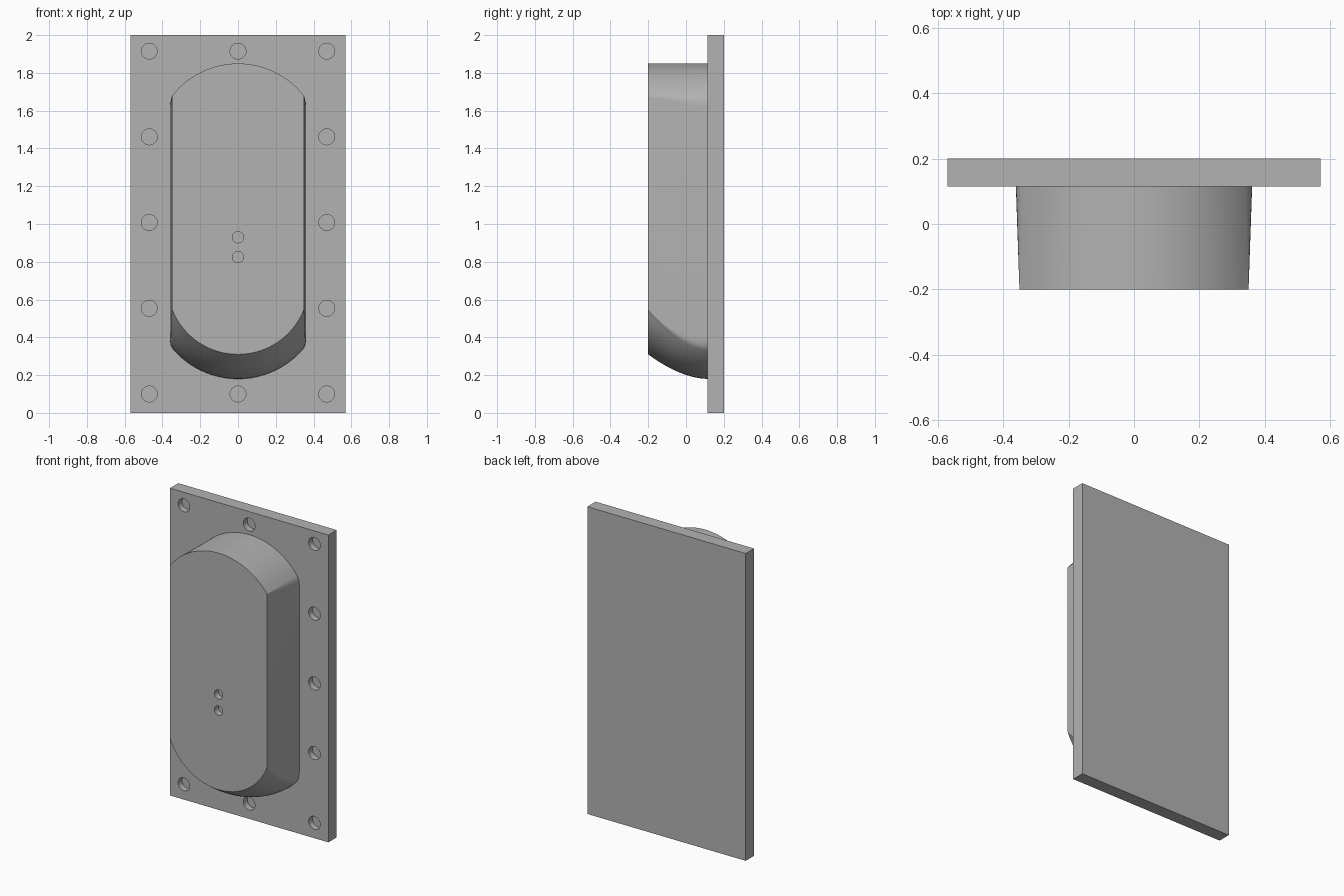
import bpy, bmesh, math
from mathutils import Matrix, Vector

cube = bpy.data.objects.get("Cube")
if cube:
    bpy.data.objects.remove(cube, do_unlink=True)

grey = bpy.data.materials.new("plain grey")
grey.use_nodes = True
grey.diffuse_color = (0.45, 0.45, 0.45, 1)
grey.node_tree.nodes["Principled BSDF"].inputs["Base Color"].default_value = (0.45, 0.45, 0.45, 1)

PLATE_FRONT, PLATE_BACK, HOUSING_FRONT = 0.115, 0.2, -0.2


def finish(bm, name):
    bmesh.ops.recalc_face_normals(bm, faces=bm.faces)
    mesh = bpy.data.meshes.new(name)
    bm.to_mesh(mesh)
    bm.free()
    mesh.materials.append(grey)
    obj = bpy.data.objects.new(name, mesh)
    bpy.context.collection.objects.link(obj)
    return obj


def drill(obj, spots, radius, face_y, depth):
    """Cut blind round holes into the front face at y = face_y."""
    bm = bmesh.new()
    for x, z in spots:
        bmesh.ops.create_cone(bm, cap_ends=True, segments=32, radius1=radius, radius2=radius,
                              depth=2 * depth,
                              matrix=Matrix.Translation((x, face_y, z)) @ Matrix.Rotation(math.pi / 2, 4, "X"))
    cutter = finish(bm, obj.name + "_cutter")
    cutter.hide_render = True
    mod = obj.modifiers.new("holes", "BOOLEAN")
    mod.operation, mod.solver, mod.object = "DIFFERENCE", "EXACT", cutter
    activate(obj)
    bpy.ops.object.modifier_apply(modifier=mod.name)
    bpy.data.objects.remove(cutter, do_unlink=True)


def activate(obj):
    bpy.ops.object.select_all(action="DESELECT")
    obj.select_set(True)
    bpy.context.view_layer.objects.active = obj


def lerp(a, b, t):
    return a + (b - a) * t


def arc(x_end, z_end, z_mid, steps=32):
    """Circular arc from +x_end to -x_end passing through (0, z_mid)."""
    sag = z_mid - z_end
    radius = (x_end ** 2 + sag ** 2) / (2 * sag)
    half = math.asin(x_end / abs(radius))
    angles = [lerp(half, -half, i / steps) for i in range(steps + 1)]
    return [(abs(radius) * math.sin(a), z_mid - radius * (1 - math.cos(a))) for a in angles]


def corner(start, control, end, steps=5):
    """Inner points of a soft corner."""
    s, c, e = Vector(start), Vector(control), Vector(end)
    ts = [i / steps for i in range(steps)]
    return [tuple(s * (1 - t) ** 2 + c * 2 * t * (1 - t) + e * t * t) for t in ts]


def housing_outline(t):
    """Closed outline at depth t: 0 at the front face, 1 at the plate."""
    w, xa = lerp(0.35, 0.361, t), lerp(0.348, 0.342, t)
    fall = 1 - (1 - t) ** 1.8
    low_mid, low_end = lerp(0.31, 0.18, fall), lerp(0.545, 0.335, fall)
    top = arc(xa, 1.68, 1.85)
    low = arc(xa, low_end, low_mid)[::-1]
    soft = lerp(0.004, 0.07, t)
    # right half corners, then mirrored onto the other side
    upper = corner((w, 1.68 - soft), (w, 1.68 - soft * 0.3), (xa, 1.68))
    lower = corner((w, low_end + soft), (w, low_end + soft * 0.3), (xa, low_end))
    mirror = lambda pts: [(-x, z) for x, z in pts]
    return upper + top + mirror(upper)[::-1] + mirror(lower) + low + lower[::-1]


# Mounting plate with bolt holes round its edge
bm = bmesh.new()
bmesh.ops.create_cube(bm, size=1, matrix=Matrix.Translation((0, (PLATE_FRONT + PLATE_BACK) / 2, 1))
                      @ Matrix.Diagonal((1.14, PLATE_BACK - PLATE_FRONT, 2, 1)))
plate = finish(bm, "mounting_plate")
rows = [lerp(0.1, 1.915, i / 4) for i in range(5)]
bolts = [(s * 0.47, z) for s in (-1, 1) for z in rows] + [(0, rows[0]), (0, rows[-1])]
drill(plate, bolts, 0.042, PLATE_FRONT, 0.04)

# Raised housing lofted from the front face back to the plate
bm = bmesh.new()
LAYERS = 12
rings = []
for i in range(LAYERS + 1):
    t = i / LAYERS
    y = lerp(HOUSING_FRONT, PLATE_FRONT, t)
    rings.append([bm.verts.new((x, y, z)) for x, z in housing_outline(t)])
for a, b in zip(rings, rings[1:]):
    for k in range(len(a)):
        n = (k + 1) % len(a)
        bm.faces.new((a[k], a[n], b[n], b[k]))
bm.faces.new(rings[0])
bm.faces.new(rings[-1])
housing = finish(bm, "raised_housing")
drill(housing, [(0, 0.825), (0, 0.93)], 0.03, HOUSING_FRONT, 0.04)

for obj in (plate, housing):
    activate(obj)
    bpy.ops.object.shade_smooth_by_angle(angle=math.radians(28))
